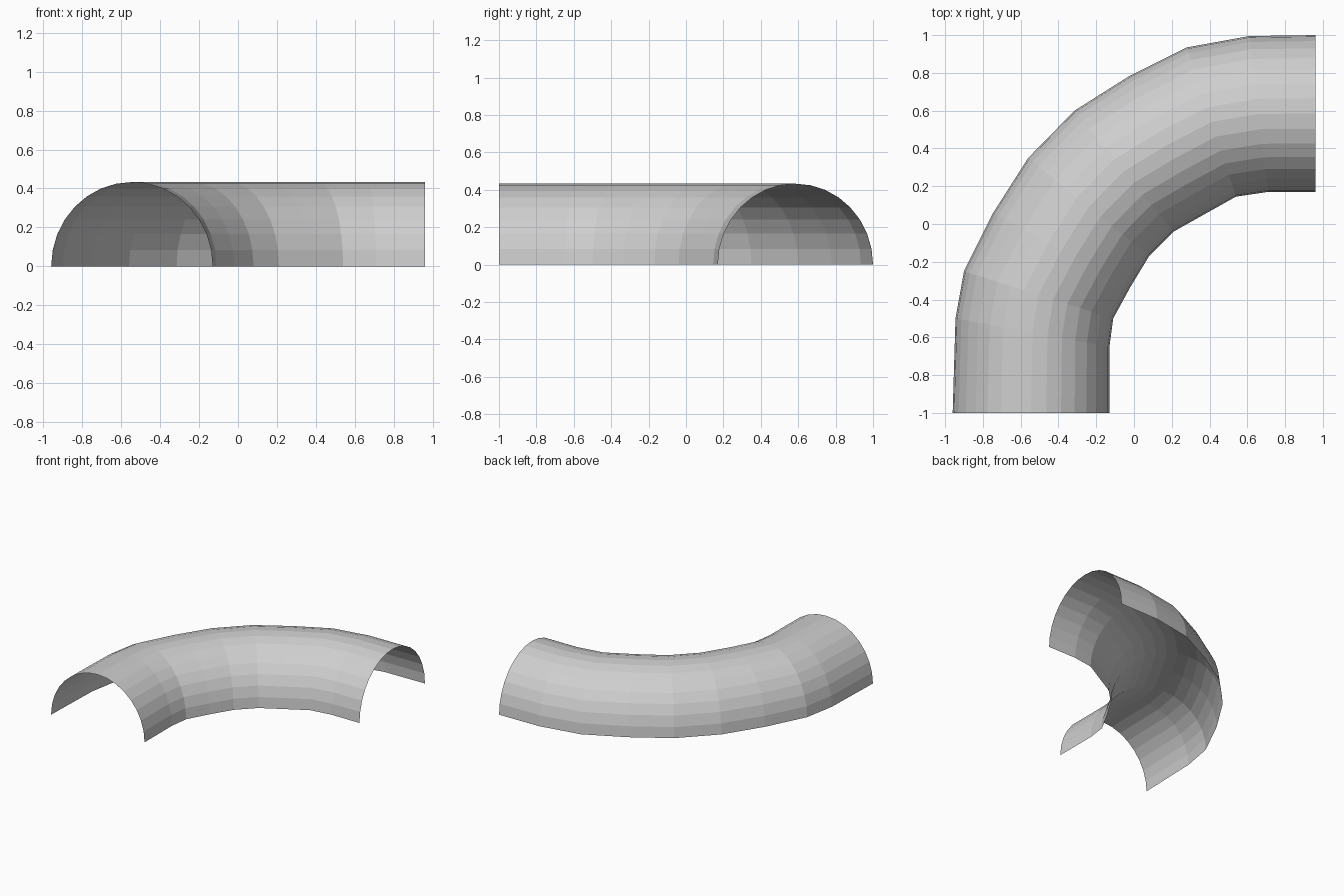
import bpy, bmesh, math
from mathutils import Vector

if "Cube" in bpy.data.objects:
    bpy.data.objects.remove(bpy.data.objects["Cube"])

SEGMENTS = 16      # facets across the half-round arch
HEIGHT = 0.433

# Stations along the bend: outer foot (x, y), inner foot (x, y)
stations = [
    ((-0.96, -1.00), (-0.13, -1.00)),
    ((-0.945, -0.50), (-0.13, -0.65)),
    ((-0.90, -0.25), (-0.11, -0.50)),
    ((-0.745, 0.06), (-0.02, -0.335)),
    ((-0.56, 0.35), (0.08, -0.17)),
    ((-0.315, 0.60), (0.21, -0.04)),
    ((-0.03, 0.78), (0.37, 0.05)),
    ((0.28, 0.935), (0.54, 0.145)),
    ((0.61, 0.995), (0.71, 0.17)),
    ((0.96, 1.00), (0.96, 0.17)),
]

grey = bpy.data.materials.new("light grey")
grey.diffuse_color = (0.62, 0.62, 0.62, 1)
grey.use_nodes = True
grey.node_tree.nodes["Principled BSDF"].inputs["Base Color"].default_value = grey.diffuse_color

# Open half-pipe shell: one arch per station, joined by quads
bm = bmesh.new()
rings = []
for outer, inner in stations:
    o, n = Vector((*outer, 0)), Vector((*inner, 0))
    mid, half = (o + n) / 2, (o - n) / 2
    ring = []
    for i in range(SEGMENTS + 1):
        a = math.pi * i / SEGMENTS
        p = mid + half * math.cos(a)
        p.z = HEIGHT * math.sin(a)
        ring.append(bm.verts.new(p))
    rings.append(ring)
for r0, r1 in zip(rings, rings[1:]):
    for i in range(SEGMENTS):
        bm.faces.new((r0[i], r0[i + 1], r1[i + 1], r1[i]))

mesh = bpy.data.meshes.new("curved_half_pipe")
bm.to_mesh(mesh)
bm.free()
mesh.materials.append(grey)
pipe = bpy.data.objects.new("curved_half_pipe", mesh)
bpy.context.collection.objects.link(pipe)
